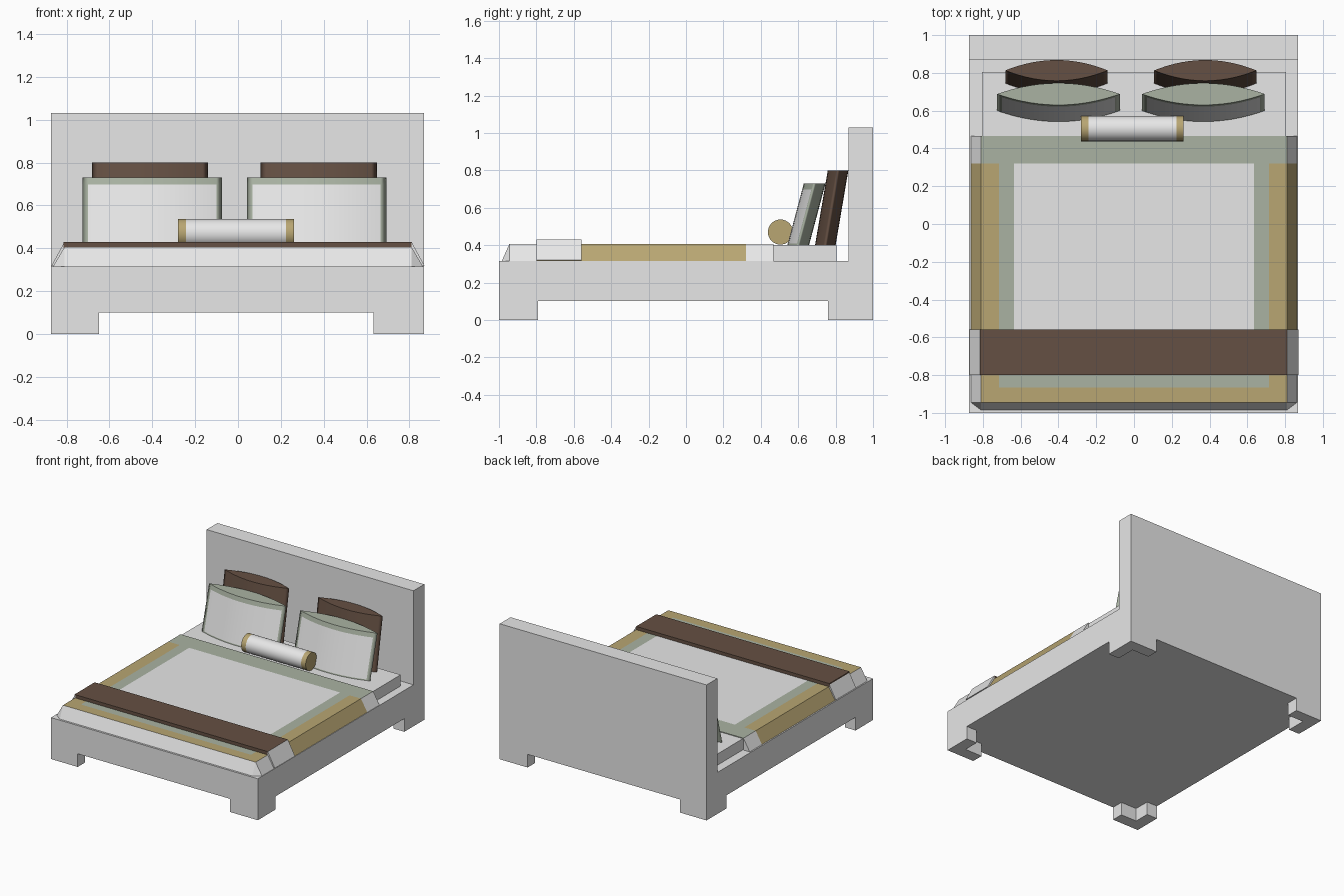
import bpy, bmesh, math

if "Cube" in bpy.data.objects:
    bpy.data.objects.remove(bpy.data.objects["Cube"])


def material(name, rgb):
    m = bpy.data.materials.new(name)
    m.diffuse_color = (*rgb, 1)
    m.use_nodes = True
    m.node_tree.nodes["Principled BSDF"].inputs["Base Color"].default_value = m.diffuse_color
    return m


WHITE = material("white", (0.8, 0.8, 0.8))
BROWN = material("brown", (0.13, 0.08, 0.056))
TAN = material("tan", (0.48, 0.38, 0.17))
SAGE = material("sage", (0.40, 0.45, 0.365))


def finish(name, bm, mats):
    bmesh.ops.recalc_face_normals(bm, faces=bm.faces)
    me = bpy.data.meshes.new(name)
    bm.to_mesh(me)
    bm.free()
    for m in mats:
        me.materials.append(m)
    ob = bpy.data.objects.new(name, me)
    bpy.context.collection.objects.link(ob)
    return ob


def prism(name, pts, axis, lo, hi, mat):
    """Extrude a 2D outline along an axis (other two axes in x, y, z order)."""
    bm = bmesh.new()

    def ring(t):
        out = []
        for p in pts:
            c = list(p)
            c.insert(axis, t)
            out.append(bm.verts.new(c))
        return out
    a, b = ring(lo), ring(hi)
    bm.faces.new(a)
    bm.faces.new(b)
    n = len(pts)
    for i in range(n):
        j = (i + 1) % n
        bm.faces.new((a[i], a[j], b[j], b[i]))
    return finish(name, bm, [mat])


def rect(x0, y0, x1, y1):
    return [(x0, y0), (x1, y0), (x1, y1), (x0, y1)]


# Frame with headboard: one side profile extruded across x
X0, X1 = -0.873, 0.867
prism("bed_frame", [(-1, .10), (1, .10), (1, 1.03), (.87, 1.03), (.87, .315), (-1, .315)],
      0, X0, X1, WHITE)

# L-shaped corner legs
T = 0.09
for sx, x, w in ((1, X0, .225), (-1, X1, .235)):
    for sy, y, d, label in ((1, -1, .21, "front"), (-1, 1, .24, "back")):
        pts = [(0, 0), (w, 0), (w, T), (T, T), (T, d), (0, d)]
        prism(label + "_leg", [(x + sx * a, y + sy * b) for a, b in pts], 2, 0, .10, WHITE)

# Mattress
prism("mattress", rect(-.805, -.94, .805, .805), 2, .315, .40, WHITE)

# Blanket: bordered top grid, sloping flaps on three sides
bm = bmesh.new()
mats = [WHITE, TAN, SAGE]
xs = [-.863, -.81, -.715, -.635, .635, .715, .81, .863]
ys = [-.985, -.945, -.865, -.80, -.555, .32, .467]
grid = {}
for i, x in enumerate(xs):
    for j, y in enumerate(ys):
        edge = i in (0, 7) or j == 0
        if not (i in (0, 7) and j == 0):
            grid[i, j] = bm.verts.new((x, y, .315 if edge else .405))
for i in range(7):
    for j in range(6):
        corners = [(i, j), (i + 1, j), (i + 1, j + 1), (i, j + 1)]
        f = bm.faces.new([grid[c] for c in corners if c in grid])
        ax = abs(xs[i] + xs[i + 1]) / 2
        y = (ys[j] + ys[j + 1]) / 2
        if y < -.945:
            k = 0
        elif ax > .81:
            k = 1 if -.80 < y < .32 else 0
        elif y > .32:
            k = 2
        elif ax > .715 or y < -.865:
            k = 1
        elif ax > .635 or y < -.80:
            k = 2
        else:
            k = 0
        f.material_index = k
# closed ends at the pillow side
for i, o in ((1, 0), (6, 7)):
    foot = bm.verts.new((xs[i], ys[-1], .315))
    bm.faces.new((grid[i, 6], grid[o, 6], foot))
back = [grid[i, 6] for i in range(1, 7)]
low = [bm.verts.new((s * .81, ys[-1], .395)) for s in (1, -1)]
bm.faces.new(back + low).material_index = 2
finish("blanket", bm, mats)

# Runner across the foot of the bed, with pale hanging flaps
prism("runner", rect(-.815, .40, .81, .43), 0 + 1, -.80, -.558, BROWN)
for s in (-1, 1):
    prism("runner_flap", [(s * .81, .43), (s * .87, .32), (s * .855, .317), (s * .805, .40)],
          1, -.80, -.558, WHITE)


# Pillows: lens outline, sheared backwards towards the headboard
def pillow(name, cx, half, y_bot, y_top, z_top, depth, mat, panel):
    bm = bmesh.new()
    n = 12
    z0 = .40
    inset = half - .026
    us = [-half] + [-inset + 2 * inset * k / n for k in range(n + 1)] + [half]
    zs = [z0, z0 + .008, z_top - .033, z_top] if panel else [z0, z_top]

    def ring(z):
        yc = y_bot + (y_top - y_bot) * (z - z0) / (z_top - z0)
        pts = [(u, -depth * (1 - (u / half) ** 2)) for u in us]
        pts += [(u, depth * (1 - (u / half) ** 2)) for u in us[-2:0:-1]]
        return [bm.verts.new((cx + u, yc + v, z)) for u, v in pts]
    rings = [ring(z) for z in zs]
    m = len(rings[0])
    for r in range(len(rings) - 1):
        for k in range(m):
            a, b = rings[r], rings[r + 1]
            f = bm.faces.new((a[k], a[(k + 1) % m], b[(k + 1) % m], b[k]))
            f.smooth = True
            if panel and r == 1 and 1 <= k <= n:
                f.material_index = 1
    bm.faces.new(rings[0])
    bm.faces.new(rings[-1])
    for e in bm.edges:  # crisp rims and side seams
        if len(e.link_faces) == 2 and e.calc_face_angle(0) > math.radians(20):
            e.smooth = False
    return finish(name, bm, [mat, WHITE])


for c in (-.40, .367):
    pillow("front_pillow", c, .325, .60, .688, .73, .058, SAGE, True)
for c in (-.41, .377):
    pillow("back_pillow", c, .271, .745, .813, .80, .055, BROWN, False)

# Bolster: white roll with tan end bands
bm = bmesh.new()
N, R = 32, .067
rings = [[bm.verts.new((x, .505 + R * math.cos(2 * math.pi * k / N),
                        .47 + R * math.sin(2 * math.pi * k / N))) for k in range(N)]
         for x in (-.28, -.242, .224, .262)]
for r in range(3):
    for k in range(N):
        f = bm.faces.new((rings[r][k], rings[r][(k + 1) % N],
                          rings[r + 1][(k + 1) % N], rings[r + 1][k]))
        f.smooth = True
        f.material_index = 0 if r == 1 else 1
for ring in (rings[0], rings[-1]):
    bm.faces.new(ring).material_index = 1
    for k in range(N):
        bm.edges.get((ring[k], ring[(k + 1) % N])).smooth = False
finish("bolster", bm, [WHITE, TAN])
